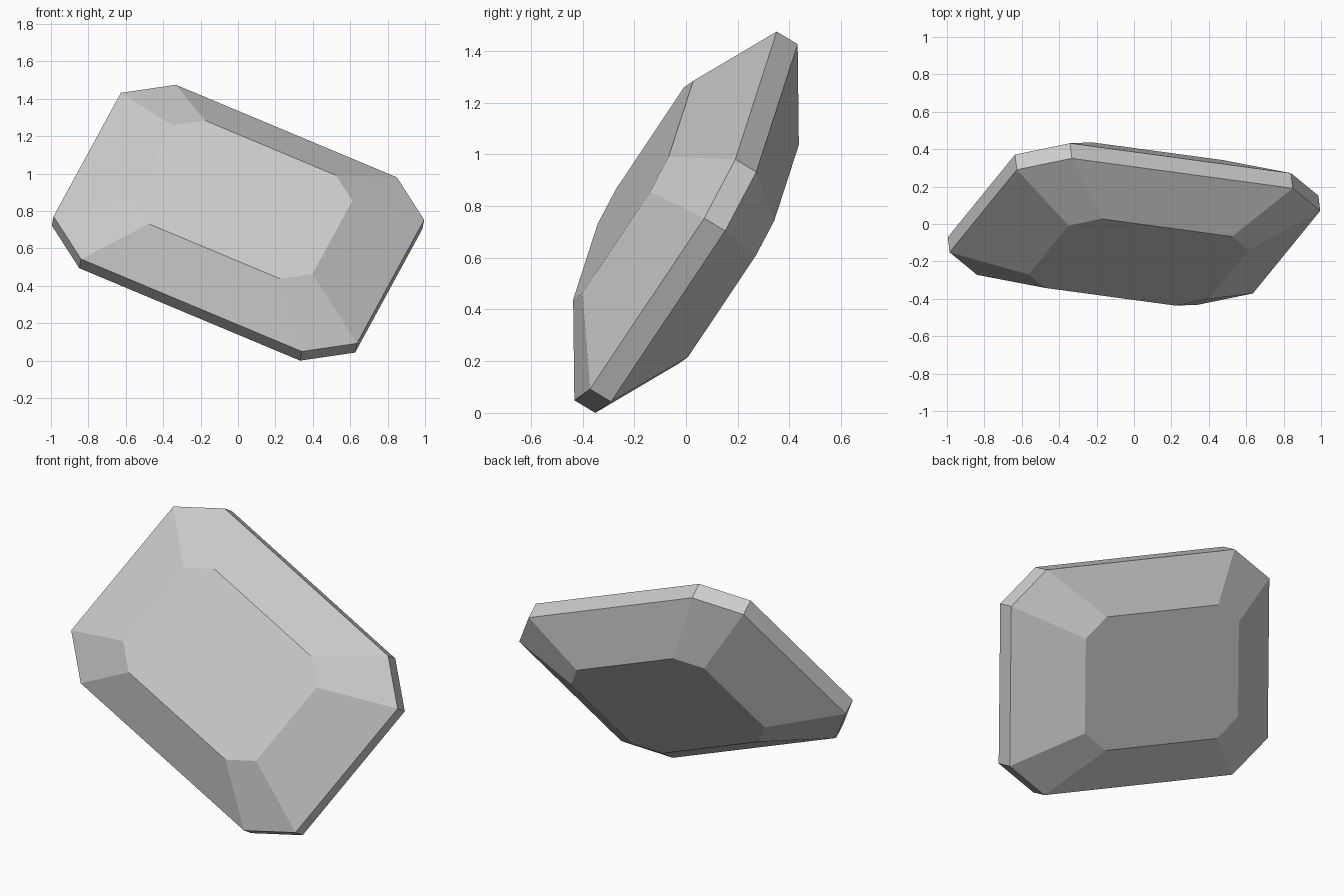
import bpy
import bmesh
from mathutils import Matrix, Vector

cube = bpy.data.objects.get("Cube")
if cube:
    bpy.data.objects.remove(cube, do_unlink=True)

# Single grey stone colour
grey = bpy.data.materials.new("stone_grey")
grey.use_nodes = True
colour = (0.6, 0.6, 0.6, 1)
grey.diffuse_color = colour
grey.node_tree.nodes["Principled BSDF"].inputs["Base Color"].default_value = colour

# Half sizes of the stone, and where its corners are cut
LENGTH, WIDTH = 0.886, 0.615
CUT_LENGTH, CUT_WIDTH = 0.645, 0.436
TABLE_SCALE = 0.593
TABLE_DEPTH, GIRDLE_DEPTH = 0.24, 0.0475


def octagon(bm, scale, depth):
    """One cut-corner ring of the stone, counter-clockwise."""
    quarter = [(LENGTH, CUT_WIDTH), (CUT_LENGTH, WIDTH)]
    half = quarter + [(-x, y) for x, y in reversed(quarter)]
    ring = half + [(-x, -y) for x, y in half]
    return [bm.verts.new((x * scale, y * scale, depth)) for x, y in ring]


# Step-cut stone: back table, girdle band, front table
bm = bmesh.new()
rings = [octagon(bm, scale, depth) for scale, depth in (
    (TABLE_SCALE, -TABLE_DEPTH), (1, -GIRDLE_DEPTH),
    (1, GIRDLE_DEPTH), (TABLE_SCALE, TABLE_DEPTH))]
for lower, upper in zip(rings, rings[1:]):
    for i in range(len(lower)):
        j = (i + 1) % len(lower)
        bm.faces.new((lower[i], lower[j], upper[j], upper[i]))
bm.faces.new(reversed(rings[0]))
bm.faces.new(rings[-1])

# Lean the stone back and tip it onto one corner
along = Vector((0.915, -0.124, -0.383)).normalized()
across = Vector((0.412, 0.506, 0.757)).normalized()
facing = along.cross(across).normalized()
tilt = Matrix((along, across, facing)).transposed().to_4x4()
bm.transform(tilt)
lowest = min(v.co.z for v in bm.verts)
bmesh.ops.translate(bm, verts=bm.verts, vec=(0, 0, -lowest))
bmesh.ops.recalc_face_normals(bm, faces=bm.faces)

mesh = bpy.data.meshes.new("cut_stone")
bm.to_mesh(mesh)
bm.free()
mesh.materials.append(grey)
stone = bpy.data.objects.new("cut_stone", mesh)
bpy.context.collection.objects.link(stone)
